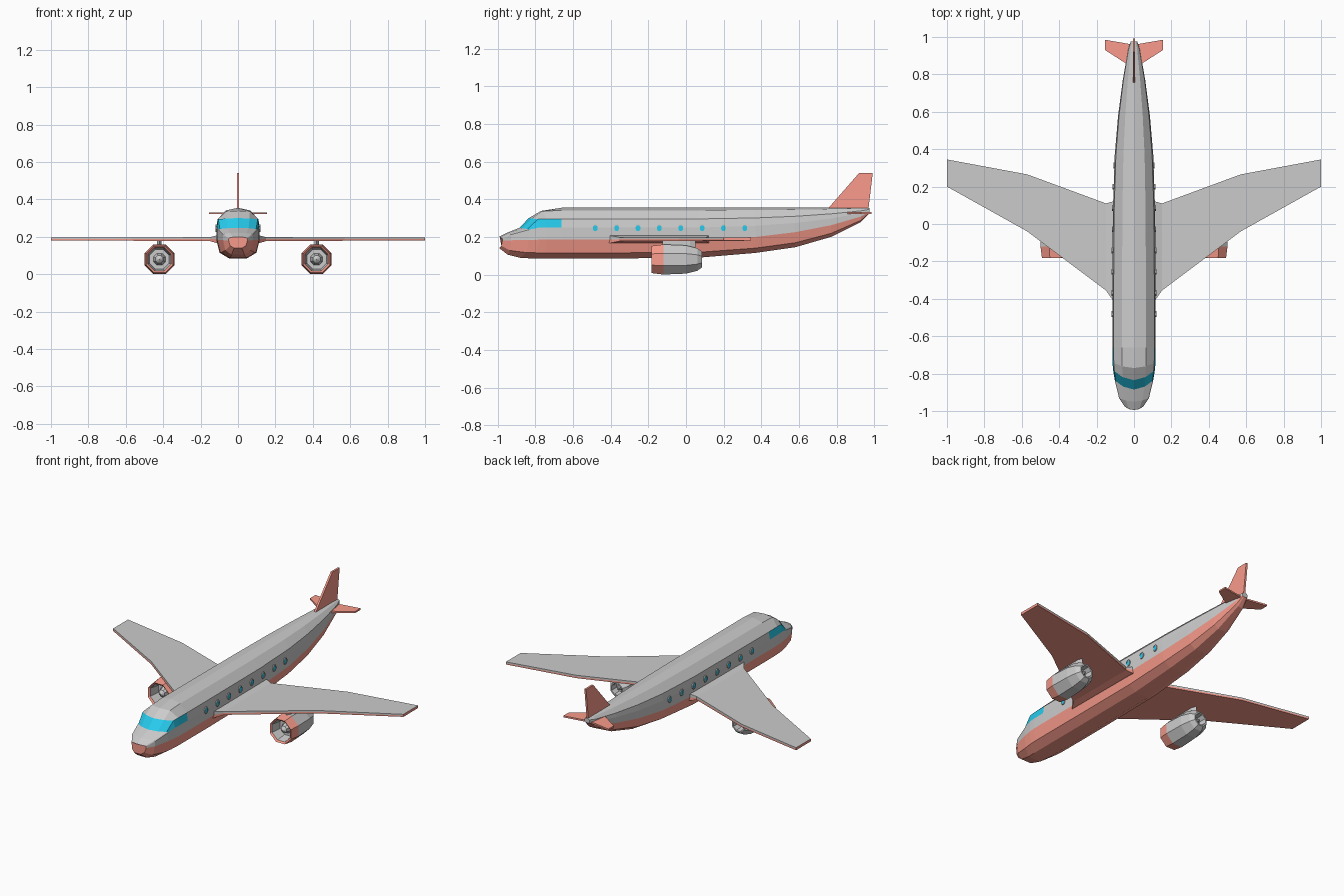
import bpy, bmesh, math
from mathutils import Vector

if "Cube" in bpy.data.objects:
    bpy.data.objects.remove(bpy.data.objects["Cube"])


def material(name, rgb):
    m = bpy.data.materials.new(name)
    m.diffuse_color = (*rgb, 1)
    m.use_nodes = True
    m.node_tree.nodes["Principled BSDF"].inputs["Base Color"].default_value = m.diffuse_color
    return m


GREY = material("grey_paint", (0.6, 0.6, 0.6))
RED = material("red_paint", (0.95, 0.33, 0.26))
CYAN = material("cyan_glass", (0.02, 0.6, 0.85))


def loft(name, rings, colour=lambda seg, strip: 0, caps=(0, 0), mirror=False):
    """Skin closed rings of points; colour gives 0 grey, 1 red, 2 cyan."""
    bm = bmesh.new()
    vs = [[bm.verts.new(p) for p in r] for r in rings]
    n = len(rings[0])
    for s in range(len(vs) - 1):
        for i in range(n):
            j = (i + 1) % n
            f = bm.faces.new((vs[s][i], vs[s][j], vs[s + 1][j], vs[s + 1][i]))
            f.material_index = colour(s, i)
    for ring, c in zip((vs[0], vs[-1]), caps):
        bm.faces.new(ring).material_index = c
    bmesh.ops.remove_doubles(bm, verts=bm.verts, dist=0.0002)
    bmesh.ops.recalc_face_normals(bm, faces=bm.faces)
    me = bpy.data.meshes.new(name)
    bm.to_mesh(me)
    bm.free()
    for m in (GREY, RED, CYAN):
        me.materials.append(m)
    ob = bpy.data.objects.new(name, me)
    bpy.context.collection.objects.link(ob)
    if mirror:
        ob.modifiers.new("mirror", 'MIRROR').use_mirror_merge = False
    return ob


# Fuselage stations: y, half width, bottom, belt line, top, backward sweep
stations = [
    (-0.995, 0.050, 0.140, 0.180, 0.200, 0.02),
    (-0.950, 0.080, 0.105, 0.182, 0.222, 0.02),
    (-0.885, 0.103, 0.088, 0.184, 0.248, 0.05),
    (-0.835, 0.112, 0.086, 0.185, 0.300, 0.055),
    (-0.770, 0.115, 0.085, 0.185, 0.338, 0.03),
    (-0.660, 0.116, 0.085, 0.185, 0.355, 0),
    (-0.400, 0.116, 0.085, 0.185, 0.355, 0),
    (0.070, 0.113, 0.090, 0.185, 0.355, 0),
    (0.370, 0.103, 0.115, 0.200, 0.355, 0),
    (0.580, 0.085, 0.145, 0.225, 0.355, 0),
    (0.770, 0.060, 0.200, 0.262, 0.355, 0),
    (0.930, 0.032, 0.280, 0.308, 0.355, 0),
    (0.975, 0.018, 0.325, 0.334, 0.353, 0),
]


def body_ring(y, w, zb, belt, top, sweep):
    span = 0.17 if y < 0 else top - belt
    half = [(0.42, zb), (0.85, zb + 0.3 * (belt - zb)), (1, belt)]
    for fx, f, drop in ((1, 0.38, 0.010), (0.94, 0.65, 0.006), (0.55, 0.92, 0.002)):
        half.append((fx, min(top - drop, belt + f * span)))
    pts = half + [(0, top)] + [(-fx, z) for fx, z in reversed(half)]
    return [(fx * w, y + sweep * fx * fx, z) for fx, z in pts]


def body_colour(seg, strip):
    k = min(strip, 11 - strip)
    if k < 2:
        return 1
    if (k == 3 and 2 <= seg <= 4) or (k > 3 and seg == 2):
        return 2
    return 0


loft("fuselage", [body_ring(*s) for s in stations], body_colour, (1, 0))


# Wings: grey upper half, red lower half, thickened at the root
def wing_ring(x, y0, y1, z0, z1):
    zm = (z0 + z1) / 2
    return [(x, y0, z0), (x, y1, z0), (x, y1, zm), (x, y1, z1), (x, y0, z1), (x, y0, zm)]


wing = [(0.09, -0.44, 0.125, 0.165, 0.21), (0.115, -0.405, 0.12, 0.167, 0.207),
        (0.15, -0.355, 0.11, 0.177, 0.198), (0.57, -0.04, 0.265, 0.179, 0.197),
        (1.0, 0.2, 0.345, 0.18, 0.196)]
loft("wings", [wing_ring(*s) for s in wing], lambda s, i: int(i in (0, 1, 5)), (0, 1), True)


# Tail surfaces
def blade(name, outline, offset, mirror=False):
    d = Vector(offset)
    loft(name, [[Vector(p) - d for p in outline], [Vector(p) + d for p in outline]],
         lambda s, i: 1, (1, 1), mirror)


blade("tail_fin", [(0, 0.745, 0.34), (0, 0.92, 0.54), (0, 0.992, 0.54), (0, 0.968, 0.34)],
      (0.006, 0, 0))
blade("tailplanes", [(0.01, 0.835, 0.326), (0.03, 0.85, 0.326), (0.155, 0.93, 0.326),
                     (0.155, 0.985, 0.326), (0.01, 0.96, 0.326)], (0, 0, 0.005), True)

# Engines: octagonal turned shell with spinner, intake, cowl and exhaust
profile = [(-0.165, 0.0005), (-0.15, 0.02), (-0.11, 0.032), (-0.11, 0.052), (-0.175, 0.062),
           (-0.183, 0.072), (-0.12, 0.08), (0.0, 0.075), (0.06, 0.06), (0.085, 0.042),
           (0.085, 0.034), (0.04, 0.03), (0.04, 0.018), (0.08, 0.0005)]


def octagon(y, r):
    r /= math.cos(math.pi / 8)
    angles = [math.pi / 8 + i * math.pi / 4 for i in range(8)]
    return [(0.42 + r * math.cos(a), y, 0.08 + r * math.sin(a)) for a in angles]


loft("engines", [octagon(*p) for p in profile], lambda s, i: int(s in (4, 5)), (0, 0), True)

# Engine pylons
loft("engine_pylons", [[(0.42 + dx, y, z) for dx, y in
                        ((-0.012, -0.1), (0, -0.125), (0.012, -0.1), (0.012, 0.02), (0, 0.05), (-0.012, 0.02))]
                       for z in (0.14, 0.185)], mirror=True)


# Cabin windows: raised octagonal frame with glass
def body_width(y):
    for a, b in zip(stations, stations[1:]):
        if a[0] <= y <= b[0]:
            return a[1] + (b[1] - a[1]) * (y - a[0]) / (b[0] - a[0])


def window_ring(x, y, ry, rz):
    angles = [math.pi / 8 + i * math.pi / 4 for i in range(8)]
    return [(x, y + ry * math.cos(a), 0.246 + rz * math.sin(a)) for a in angles]


for i in range(8):
    y = -0.482 + i * 0.1135
    x = body_width(y)
    loft(f"window_frame_{i + 1}",
         [window_ring(x - 0.01, y, 0.017, 0.021), window_ring(x + 0.005, y, 0.017, 0.021),
          window_ring(x + 0.005, y, 0.013, 0.017), window_ring(x - 0.01, y, 0.013, 0.017)], mirror=True)
    loft(f"window_glass_{i + 1}",
         [window_ring(x - 0.008, y, 0.013, 0.017), window_ring(x + 0.003, y, 0.013, 0.017)],
         lambda s, k: 2, (2, 2), True)
